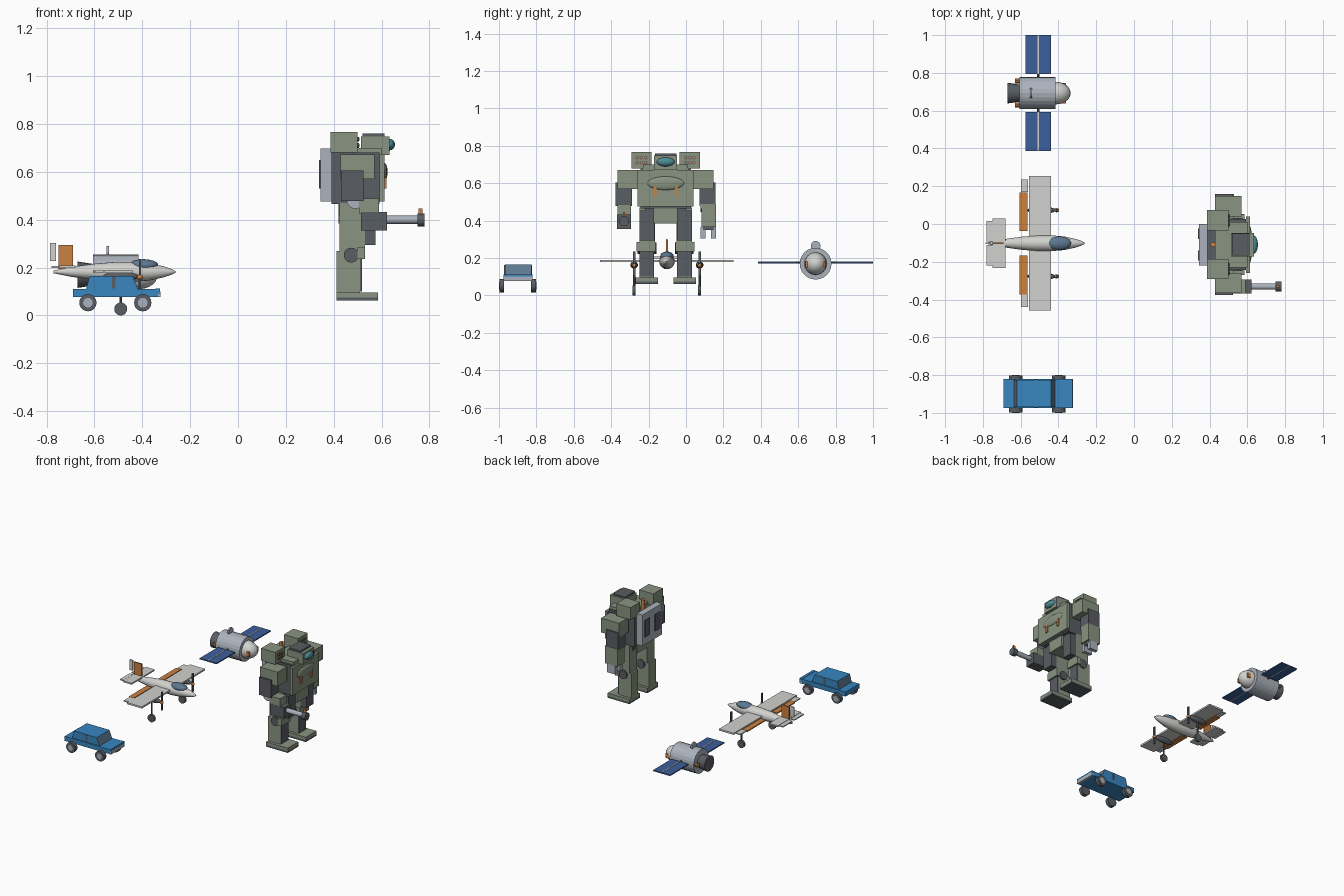
import bpy, bmesh, math
from mathutils import Matrix, Vector

if "Cube" in bpy.data.objects:
    bpy.data.objects.remove(bpy.data.objects["Cube"])


def material(name, rgb):
    m = bpy.data.materials.new(name)
    m.diffuse_color = (*rgb, 1)
    m.use_nodes = True
    m.node_tree.nodes["Principled BSDF"].inputs["Base Color"].default_value = m.diffuse_color
    return m


GREEN = material("sage green", (.25, .295, .22))
DARK = material("dark grey", (.10, .11, .125))
GREY = material("cool grey", (.41, .45, .51))
WHITE = material("off white", (.64, .64, .62))
ORANGE = material("orange", (.60, .22, .055))
BLUE = material("car blue", (.04, .24, .53))
NAVY = material("panel blue", (.045, .115, .33))
TEAL = material("teal glass", (.07, .27, .31))
STEEL = material("steel blue glass", (.11, .19, .28))


def finish(name, bm, mat, smooth=False):
    bmesh.ops.recalc_face_normals(bm, faces=bm.faces)
    me = bpy.data.meshes.new(name)
    bm.to_mesh(me)
    bm.free()
    ob = bpy.data.objects.new(name, me)
    bpy.context.collection.objects.link(ob)
    me.materials.append(mat)
    if smooth:
        bpy.context.view_layer.objects.active = ob
        ob.select_set(True)
        bpy.ops.object.shade_smooth_by_angle(angle=math.radians(35))
        ob.select_set(False)
    return ob


def box(name, x, y, z, mat):
    """Box from (low, high) ranges on each axis."""
    bm = bmesh.new()
    bmesh.ops.create_cube(bm, size=1)
    for v in bm.verts:
        v.co = [(a[0] + a[1]) / 2 + c * abs(a[1] - a[0]) for a, c in zip((x, y, z), v.co)]
    return finish(name, bm, mat)


def cyl(name, axis, c, r, depth, mat, r2=None, seg=20, smooth=True):
    bm = bmesh.new()
    bmesh.ops.create_cone(bm, cap_ends=True, segments=seg, radius1=r,
                          radius2=r if r2 is None else r2, depth=depth)
    rot = Vector((0, 0, 1)).rotation_difference(
        Vector({'x': (1, 0, 0), 'y': (0, 1, 0), 'z': (0, 0, 1)}[axis])).to_matrix().to_4x4()
    bm.transform(Matrix.Translation(c) @ rot)
    return finish(name, bm, mat, smooth)


def ball(name, c, radii, mat):
    bm = bmesh.new()
    bmesh.ops.create_uvsphere(bm, u_segments=20, v_segments=12, radius=1)
    bm.transform(Matrix.Translation(c) @ Matrix.Diagonal((*radii, 1)))
    return finish(name, bm, mat, True)


def prism(name, pts, y, mat):
    """Side profile (x, z) extruded across y."""
    bm = bmesh.new()
    a, b = ([bm.verts.new((px, yy, pz)) for px, pz in pts] for yy in y)
    bm.faces.new(a)
    bm.faces.new(b)
    for i in range(len(pts)):
        j = (i + 1) % len(pts)
        bm.faces.new((a[i], a[j], b[j], b[i]))
    return finish(name, bm, mat)


def lathe(name, pts, y, z, mat, seg=20):
    """Profile (x, radius) spun around an x axis."""
    bm = bmesh.new()
    rings = [[bm.verts.new((x, y + r * math.cos(2 * math.pi * k / seg),
                            z + r * math.sin(2 * math.pi * k / seg))) for k in range(seg)]
             for x, r in pts]
    for p, q in zip(rings, rings[1:]):
        for k in range(seg):
            bm.faces.new((p[k], p[k - 1], q[k - 1], q[k]))
    bm.faces.new(rings[0])
    bm.faces.new(rings[-1])
    return finish(name, bm, mat, True)


# ---------------- robot (faces +x) ----------------
C = -.109


def sy(s, a, b):
    return tuple(sorted((C + s * a, C + s * b)))


box("torso", (.39, .592), (C - .135, C + .135), (.465, .68), DARK)
box("chest_plate", (.592, .613), (C - .15, C + .15), (.475, .672), GREEN)
box("collar", (.43, .60), (C - .12, C + .12), (.672, .70), GREEN)
ball("chest_badge", (.613, C, .60), (.012, .098, .036), GREEN)
box("waist", (.42, .57), (C - .11, C + .11), (.42, .475), DARK)
box("pelvis", (.42, .59), (C - .064, C + .064), (.385, .465), GREEN)
box("head", (.513, .634), (C - .062, C + .062), (.67, .748), GREEN)
box("head_cap", (.52, .612), (C - .058, C + .058), (.748, .76), DARK)
cyl("visor_rim", 'x', (.632, C, .712), .026, .008, DARK).scale = (1, 1, 1)
ball("visor", (.634, C, .714), (.022, .048, .024), TEAL)
box("backpack", (.345, .39), (C - .11, C + .11), (.475, .697), GREY)
cyl("backpack_antenna", 'z', (.418, C, .715), .013, .07, ORANGE)

for s, side in ((-1, "right"), (1, "left")):
    box(side + "_backpack_vent", (.339, .347), sy(s, .03, .085), (.53, .65), DARK)
    box(side + "_chest_stripe", (.612, .621), sy(s, .05, .066), (.53, .60), ORANGE)
    # shoulder pod with a 3 x 2 grid of tubes
    box(side + "_launcher", (.387, .50), sy(s, .075, .183), (.68, .767), GREEN)
    for i in range(3):
        for j in range(2):
            c = Vector((.501, C + s * (.107 + .022 * i), .71 + .027 * j))
            cyl(side + "_tube_rim", 'x', c, .010, .008, DARK, seg=10)
            cyl(side + "_tube_tip", 'x', c + Vector((.003, 0, 0)), .006, .008, ORANGE, seg=10)
    # arms
    box(side + "_shoulder", (.428, .57), sy(s, .15, .256), (.57, .672), GREEN)
    box(side + "_upper_arm", (.43, .525), sy(s, .18, .267), (.478, .605), DARK)
    cyl(side + "_elbow", 'y', (.49, C + s * .222, .482), .036, .07, GREY)
    # legs
    box(side + "_thigh", (.425, .53), sy(s, .058, .14), (.27, .47), GREEN)
    box(side + "_thigh_plate", (.53, .575), sy(s, .06, .14), (.295, .455), DARK)
    box(side + "_shin", (.412, .51), sy(s, .062, .14), (.094, .27), GREEN)
    box(side + "_shin_plate", (.51, .518), sy(s, .062, .14), (.10, .25), DARK)
    box(side + "_knee_cap", (.50, .53), sy(s, .054, .155), (.235, .285), GREEN)
    cyl(side + "_knee_joint", 'y', (.473, C + s * .10, .252), .031, .10, DARK)
    box(side + "_foot", (.412, .584), sy(s, .042, .162), (.075, .096), GREEN)
    box(side + "_sole", (.412, .584), sy(s, .042, .162), (.062, .075), DARK)

# cannon arm
yg = -.331
box("cannon_elbow", (.505, .59), (yg - .036, yg + .036), (.425, .488), GREEN)
box("cannon_housing", (.513, .622), (yg - .037, yg + .037), (.354, .433), DARK)
cyl("cannon_barrel", 'x', (.69, yg, .40), .017, .14, GREY)
cyl("cannon_muzzle", 'x', (.765, yg, .398), .027, .03, DARK)
box("cannon_sight", (.755, .771), (yg - .006, yg + .006), (.422, .446), ORANGE)
# claw arm
box("claw_forearm", (.43, .53), (.083, .16), (.365, .49), GREEN)
box("claw_wrist", (.45, .515), (.092, .15), (.35, .366), DARK)
for y in ((.077, .103), (.135, .16)):
    box("claw_finger", (.45, .515), y, (.305, .366), GREY)

# ---------------- aeroplane (nose towards +x) ----------------
P = -.102
lathe("fuselage", [(-.77, .006), (-.70, .02), (-.60, .034), (-.52, .041), (-.44, .042),
                   (-.37, .036), (-.31, .023), (-.275, .011), (-.26, .002)], P, .182, WHITE)
ball("canopy", (-.395, P, .21), (.062, .036, .025), STEEL)
box("main_wing", (-.557, -.44), (P - .357, P + .357), (.178, .19), WHITE)
box("tailplane", (-.748, -.68), (P - .13, P + .13), (.198, .208), WHITE)
box("tail_fin", (-.75, -.69), (P - .005, P + .005), (.195, .295), ORANGE)
box("rudder", (-.785, -.76), (P - .004, P + .004), (.228, .302), WHITE)
for s, side in ((-1, "right"), (1, "left")):
    def py(a, b):
        return tuple(sorted((P + s * a, P + s * b)))
    y = P + s * .175
    box(side + "_flap", (-.605, -.565), py(.065, .27), (.179, .187), ORANGE)
    box(side + "_aileron", (-.597, -.56), py(.272, .338), (.179, .187), WHITE)
    box(side + "_elevator", (-.78, -.75), py(.01, .118), (.199, .207), WHITE)
    ball(side + "_nacelle", (-.49, y, .163), (.075, .02, .02), DARK)
    ball(side + "_spinner", (-.41, y, .16), (.014, .011, .011), ORANGE)
    box(side + "_propeller", (-.413, -.405), (y - .007, y + .007), (.105, .235), DARK)
    cyl(side + "_gear_strut", 'z', (-.49, y, .09), .006, .13, DARK, seg=8)
    cyl(side + "_gear_wheel", 'y', (-.49, y, .027), .027, .016, DARK)

# ---------------- satellite ----------------
SY, SZ = .693, .17
cyl("satellite_body", 'x', (-.51, SY, SZ), .085, .19, GREY, seg=24, smooth=False)
ball("satellite_dome", (-.415, SY, SZ), (.08, .06, .06), WHITE)
cyl("satellite_engine", 'x', (-.637, SY, SZ), .055, .066, DARK, r2=.045)
cyl("dish_mast", 'z', (-.545, SY, .255), .004, .03, DARK, seg=8)
cyl("dish", 'x', (-.545, SY, .265), .026, .01, GREY)
for s in (-1, 1):
    def ry(a, b):
        return tuple(sorted((SY + s * a, SY + s * b)))
    box("solar_panel", (-.574, -.44), ry(.1, .307), (.172, .18), NAVY)
    box("panel_rib", (-.51, -.504), ry(.1, .307), (.171, .182), WHITE)
    cyl("panel_arm", 'y', (-.507, SY + s * .09, .176), .006, .04, DARK, seg=8)
    cyl("thruster", 'x', (-.617, SY + s * .064, SZ), .013, .026, ORANGE, seg=10)
    box("dome_marker", (-.385, -.36), ry(.044, .054), (SZ - .02, SZ + .012), ORANGE)

# ---------------- car (faces +x) ----------------
Y0, Y1 = -.975, -.82
box("car_body", (-.69, -.335), (Y0, Y1), (.077, .11), BLUE)
cabin = prism("car_cabin", [(-.635, .108), (-.62, .165), (-.44, .165), (-.418, .108)],
              (Y0 + .006, Y1 - .006), BLUE)
cabin.data.materials.append(STEEL)
for f in cabin.data.polygons:   # front and rear glass
    if abs(f.normal.x) > .7:
        f.material_index = 1
box("car_nose", (-.345, -.325), (Y0, Y1), (.09, .112), BLUE)
box("car_grille", (-.34, -.324), (Y0, Y1), (.076, .10), GREY)
for y, d in ((Y0 + .006, -1), (Y1 - .006, 1)):
    box("door_pillar", (-.527, -.512), (y - .003, y + .003), (.112, .163), DARK)
    for x in (-.627, -.398):
        yc = (Y0 - .01) if d < 0 else (Y1 + .005)
        cyl("car_tyre", 'y', (x, yc, .053), .036, .026, DARK)
        cyl("car_hub", 'y', (x, yc + d * .012, .053), .02, .006, GREY)
